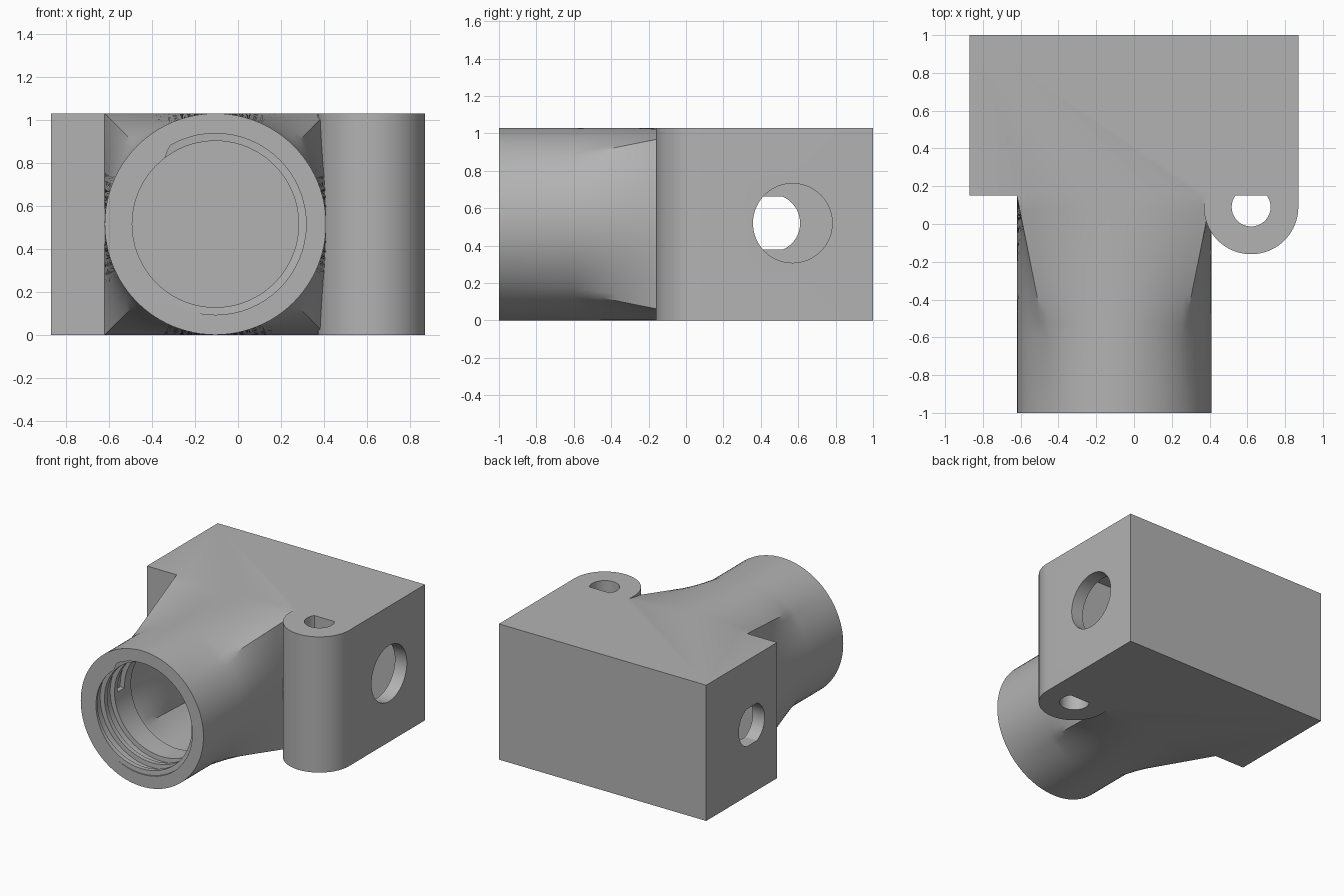
import bpy, bmesh, math
from math import cos, sin, pi

if "Cube" in bpy.data.objects:
    bpy.data.objects.remove(bpy.data.objects["Cube"])

H = 1.03                 # body height
CX, CZ = -0.105, H / 2   # neck axis
LUG_X, LUG_Y = 0.62, 0.09
FRONT = 0.15             # front plane of the block
SEG = 96

grey = bpy.data.materials.new("light_grey")
grey.use_nodes = True
grey.diffuse_color = (0.45, 0.45, 0.45, 1)
grey.node_tree.nodes["Principled BSDF"].inputs["Base Color"].default_value = (0.45, 0.45, 0.45, 1)


def skin(name, rings):
    """Closed solid through a list of equal-length point rings."""
    bm = bmesh.new()
    loops = [[bm.verts.new(p) for p in ring] for ring in rings]
    n = len(loops[0])
    for a, b in zip(loops, loops[1:]):
        for i in range(n):
            j = (i + 1) % n
            bm.faces.new((a[i], a[j], b[j], b[i]))
    bm.faces.new(loops[0][::-1])
    bm.faces.new(loops[-1])
    bmesh.ops.recalc_face_normals(bm, faces=bm.faces)
    mesh = bpy.data.meshes.new(name)
    bm.to_mesh(mesh)
    bm.free()
    mesh.materials.append(grey)
    obj = bpy.data.objects.new(name, mesh)
    bpy.context.collection.objects.link(obj)
    return obj


def prism(name, profile, axis, lo, hi):
    """Extrude a 2D profile along x (profile in y, z) or z (profile in x, y)."""
    place = (lambda p, w: (w, *p)) if axis == "x" else (lambda p, w: (*p, w))
    return skin(name, [[place(p, w) for p in profile] for w in (lo, hi)])


def arc(cx, cy, r, start=0, end=2 * pi, n=64, closed=True):
    count = n if closed else n + 1
    return [(cx + r * cos(start + (end - start) * i / n),
             cy + r * sin(start + (end - start) * i / n)) for i in range(count)]


def neck_ring(y, r, half, t):
    """Cross-section blended from a circle (t=0) to a square (t=1)."""
    ring = []
    for i in range(SEG):
        c, s = cos(2 * pi * i / SEG), sin(2 * pi * i / SEG)
        d = r * (1 - t) + t * half / max(abs(c), abs(s))
        ring.append((CX + d * c, y, CZ + d * s))
    return ring


def neck_rings(start, r, bend, half, steps=10):
    rings = [neck_ring(start, r, half, 0)]
    for i in range(steps + 1):
        t = i / steps
        rings.append(neck_ring(bend + (FRONT - bend) * t, r, half, t))
    return rings


def combine(target, other, operation):
    mod = target.modifiers.new(operation.lower(), "BOOLEAN")
    mod.operation, mod.solver, mod.object = operation, "EXACT", other
    bpy.ops.object.select_all(action="DESELECT")
    bpy.context.view_layer.objects.active = target
    target.select_set(True)
    bpy.ops.object.modifier_apply(modifier=mod.name)
    bpy.data.objects.remove(other)


# Block with the rounded hinge lug in one outline
outline = [(-0.87, 1), (-0.87, FRONT), (LUG_X - 0.25, FRONT)]
outline += arc(LUG_X, LUG_Y, 0.25, pi, 2 * pi, 40, closed=False) + [(0.87, 1)]
body = prism("valve_body", outline, "z", 0, H)

# Round neck flaring into a square, sunk slightly into the block
rings = neck_rings(-1, 0.515, -0.6, 0.515)
rings.append(neck_ring(FRONT + 0.05, 0.5, 0.5, 1))
combine(body, skin("neck", rings), "UNION")

# Inner chamber, flared passage and mouth bore
chamber = [(-0.77, 0.25), (0.77, 0.25), (0.77, 0.9), (-0.77, 0.9)]
combine(body, prism("chamber_cut", chamber, "z", 0.1, H - 0.1), "DIFFERENCE")
rings = neck_rings(-0.58, 0.42, -0.55, 0.41)
rings.append(neck_ring(0.3, 0.41, 0.41, 1))
combine(body, skin("passage_cut", rings), "DIFFERENCE")
bore = [neck_ring(y, 0.387, 0.387, 0) for y in (-1.1, -0.5)]
combine(body, skin("bore_cut", bore), "DIFFERENCE")

# Helical thread groove in the mouth
turns, per_turn, pitch = 3, 64, 0.12
groove = []
for i in range(turns * per_turn + 1):
    a = pi + 2 * pi * i / per_turn
    y = -1.06 + pitch * i / per_turn
    groove.append([(CX + r * cos(a), y + w, CZ + r * sin(a))
                   for r, w in ((0.35, -0.045), (0.422, -0.04), (0.422, 0.04), (0.35, 0.045))])
combine(body, skin("thread_cut", groove), "DIFFERENCE")

# Hinge pin hole, stopped flat at the block front
pin = [(x, min(y, FRONT)) for x, y in arc(LUG_X, LUG_Y, 0.103, pi / 5, 2 * pi + pi / 5)]
pin = [p for i, p in enumerate(pin)
       if p[1] < FRONT or pin[i - 1][1] < FRONT or pin[(i + 1) % len(pin)][1] < FRONT]
combine(body, prism("pin_cut", pin, "z", -0.1, H + 0.1), "DIFFERENCE")

# Round side hole on one end, double-flat hole on the other
combine(body, prism("round_cut", arc(0.57, 0.52, 0.212), "x", 0.6, 1), "DIFFERENCE")
k = math.asin(0.142 / 0.155)
flat = arc(0.455, 0.52, 0.155, -k, k, 24, False) + arc(0.455, 0.52, 0.155, pi - k, pi + k, 24, False)
combine(body, prism("double_flat_cut", flat, "x", -1, -0.6), "DIFFERENCE")

bpy.ops.object.select_all(action="DESELECT")
body.select_set(True)
bpy.context.view_layer.objects.active = body
bpy.ops.object.shade_smooth_by_angle(angle=math.radians(25))
